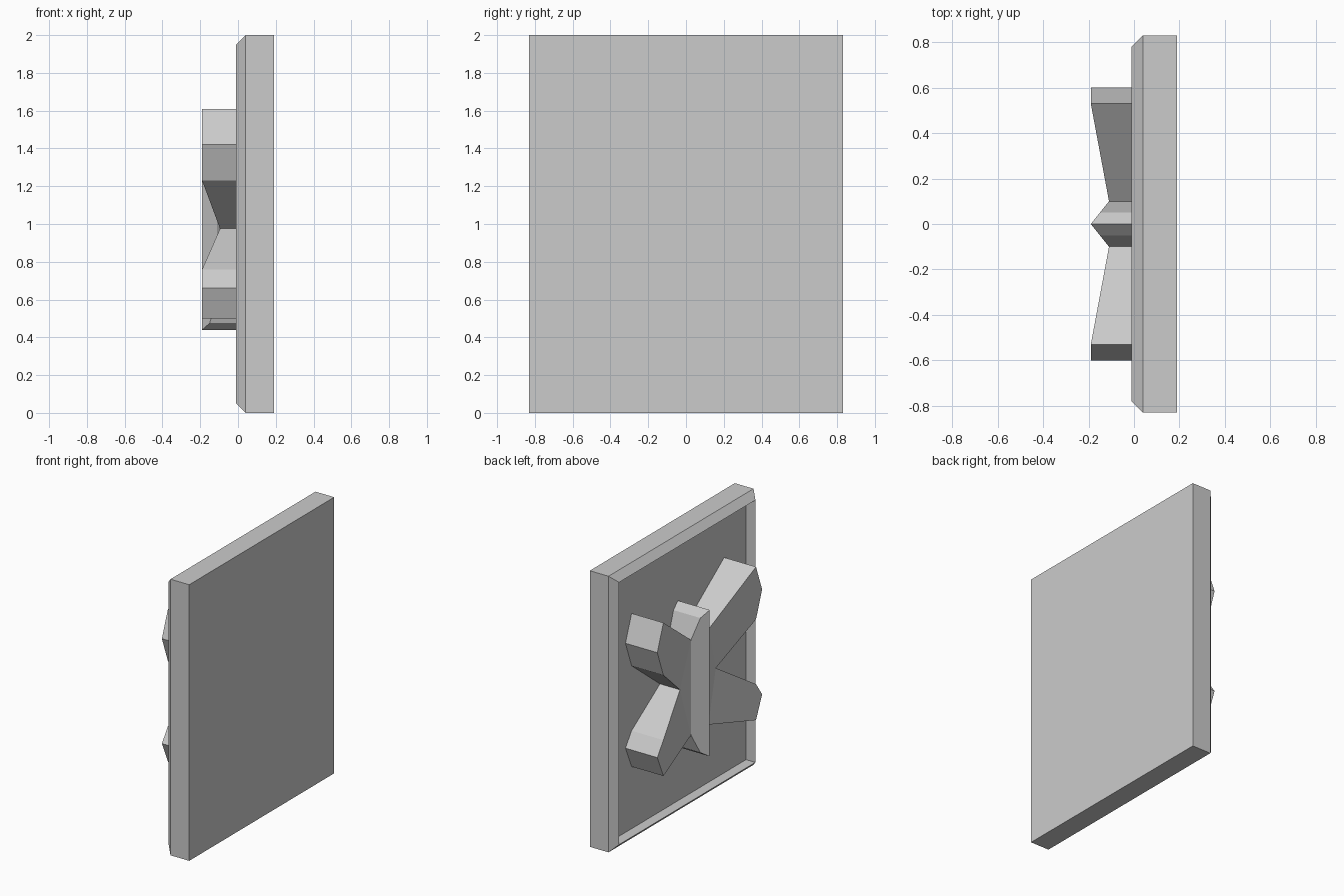
import bpy, bmesh

if "Cube" in bpy.data.objects:
    bpy.data.objects.remove(bpy.data.objects["Cube"])


def finish(bm, name):
    bmesh.ops.recalc_face_normals(bm, faces=bm.faces)
    me = bpy.data.meshes.new(name)
    bm.to_mesh(me)
    bm.free()
    ob = bpy.data.objects.new(name, me)
    bpy.context.collection.objects.link(ob)
    return ob


# Panel: rectangular rings (x, inset) from flat face, over the chamfered rim, into the recess
bm = bmesh.new()
rings = []
for x, i in [(0.19, 0), (0.04, 0), (-0.01, 0.05), (0.065, 0.05)]:
    a, b, t = 0.83 - i, i, 2 - i
    rings.append([bm.verts.new((x, y, z)) for y, z in [(-a, b), (a, b), (a, t), (-a, t)]])
for r, s in zip(rings, rings[1:]):
    for k in range(4):
        n = (k + 1) % 4
        bm.faces.new((r[k], r[n], s[n], s[k]))
bm.faces.new(rings[0])
bm.faces.new(rings[-1])
finish(bm, "panel")

# Winged relief: half outline (x, y, z), from the ridge top round the two wings to the ridge bottom
outline = [
    (-0.19, 0, 1.50), (-0.15, 0.05, 1.45), (-0.11, 0.10, 1.30),
    (-0.19, 0.53, 1.61), (-0.19, 0.60, 1.42), (-0.19, 0.53, 1.23),
    (-0.095, 0.205, 0.975),
    (-0.19, 0.53, 0.76), (-0.19, 0.60, 0.66), (-0.19, 0.53, 0.50),
    (-0.11, 0.10, 0.61), (-0.15, 0.05, 0.475), (-0.19, 0, 0.44),
]
# Front facets: ridge slope, upper wing, middle, lower wing
facets = [(0, 1, 2, 10, 11, 12), (2, 3, 4, 5, 6), (2, 6, 10), (6, 7, 8, 9, 10)]

bm = bmesh.new()
for side in (1, -1):
    front = [bm.verts.new((x, side * y, z)) for x, y, z in outline]
    back = [bm.verts.new((0.07, side * y, z)) for x, y, z in outline]
    for f in facets:
        bm.faces.new([front[k] for k in f])
    for k in range(len(outline) - 1):
        bm.faces.new((front[k], front[k + 1], back[k + 1], back[k]))
    for f in facets:
        bm.faces.new([back[k] for k in f])
bmesh.ops.remove_doubles(bm, verts=bm.verts, dist=0.0001)
finish(bm, "winged_relief")
